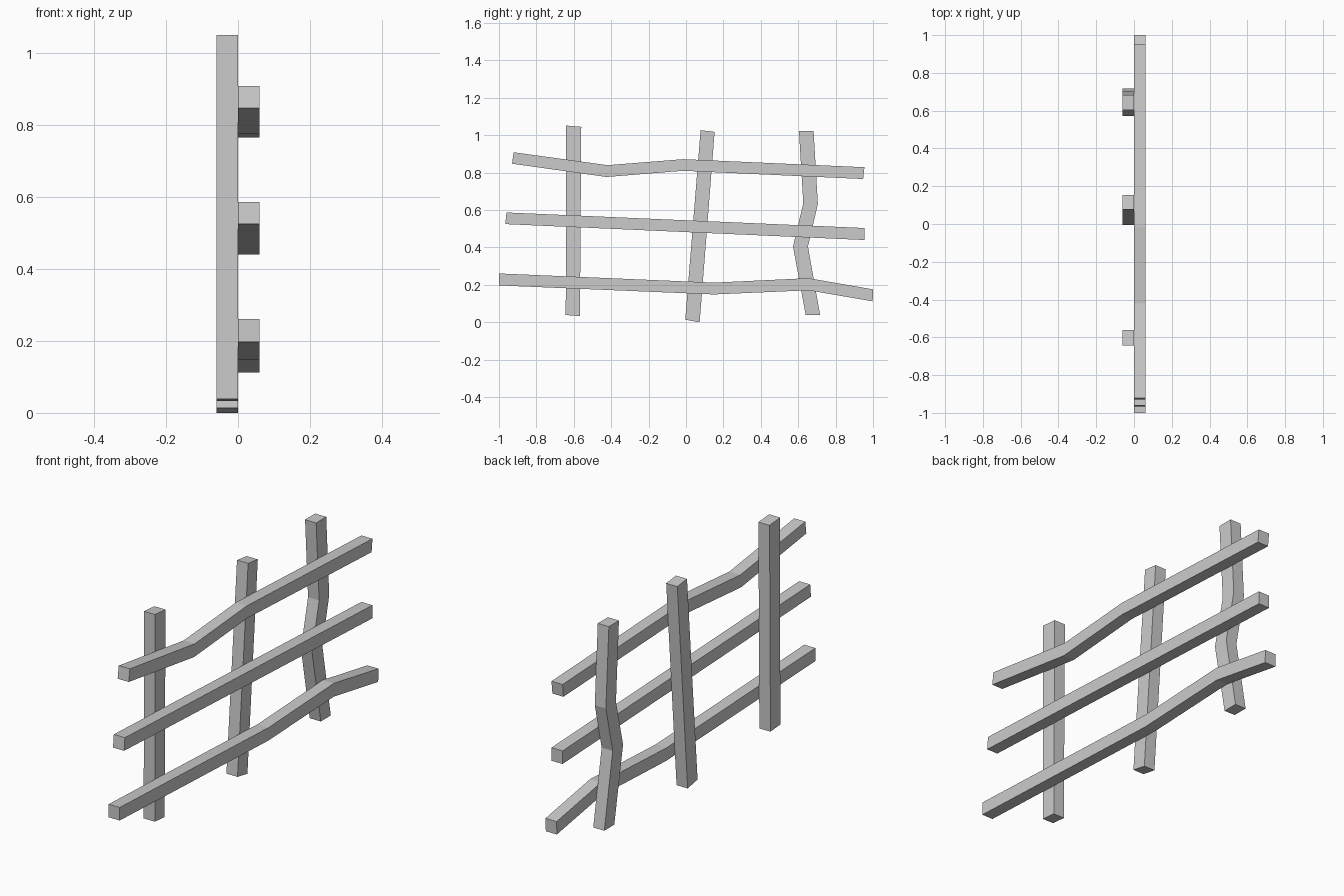
import bpy, bmesh

if "Cube" in bpy.data.objects:
    bpy.data.objects.remove(bpy.data.objects["Cube"])


def beam(name, x0, x1, stations):
    """Square-cut timber: each station is one edge point and the opposite one, in (y, z)."""
    bm = bmesh.new()
    rings = [[bm.verts.new(co) for co in
              ((x0, ya, za), (x1, ya, za), (x1, yb, zb), (x0, yb, zb))]
             for ya, za, yb, zb in stations]
    for a, b in zip(rings, rings[1:]):
        for i in range(4):
            j = (i + 1) % 4
            bm.faces.new((a[i], a[j], b[j], b[i]))
    bm.faces.new(rings[0])
    bm.faces.new(rings[-1])
    bmesh.ops.recalc_face_normals(bm, faces=bm.faces)
    mesh = bpy.data.meshes.new(name)
    bm.to_mesh(mesh)
    bm.free()
    obj = bpy.data.objects.new(name, mesh)
    bpy.context.collection.objects.link(obj)
    return obj


# Horizontal rails (top edge, bottom edge)
rails = {
    "bottom_rail": [(-1.0, 0.261, -1.0, 0.197), (0.15, 0.212, 0.15, 0.149),
                    (0.655, 0.236, 0.655, 0.171), (1.0, 0.176, 0.998, 0.112)],
    "middle_rail": [(-0.96, 0.587, -0.966, 0.525), (0.954, 0.504, 0.954, 0.44)],
    "top_rail": [(-0.922, 0.909, -0.93, 0.848), (-0.42, 0.84, -0.425, 0.777),
                 (-0.015, 0.872, -0.015, 0.81), (0.954, 0.829, 0.947, 0.766)],
}
for name, stations in rails.items():
    beam(name, 0.0, 0.06, stations)

# Upright posts (left edge, right edge), bottom to top
posts = {
    "left_post": [(-0.643, 0.039, -0.567, 0.033), (-0.642, 1.052, -0.56, 1.045)],
    "middle_post": [(-0.004, 0.014, 0.073, 0.0), (0.078, 1.027, 0.153, 1.018)],
    "right_post": [(0.64, 0.039, 0.717, 0.039), (0.572, 0.405, 0.652, 0.405),
                   (0.627, 0.636, 0.705, 0.632), (0.604, 1.024, 0.682, 1.024)],
}
for name, stations in posts.items():
    beam(name, -0.06, 0.0, stations)
